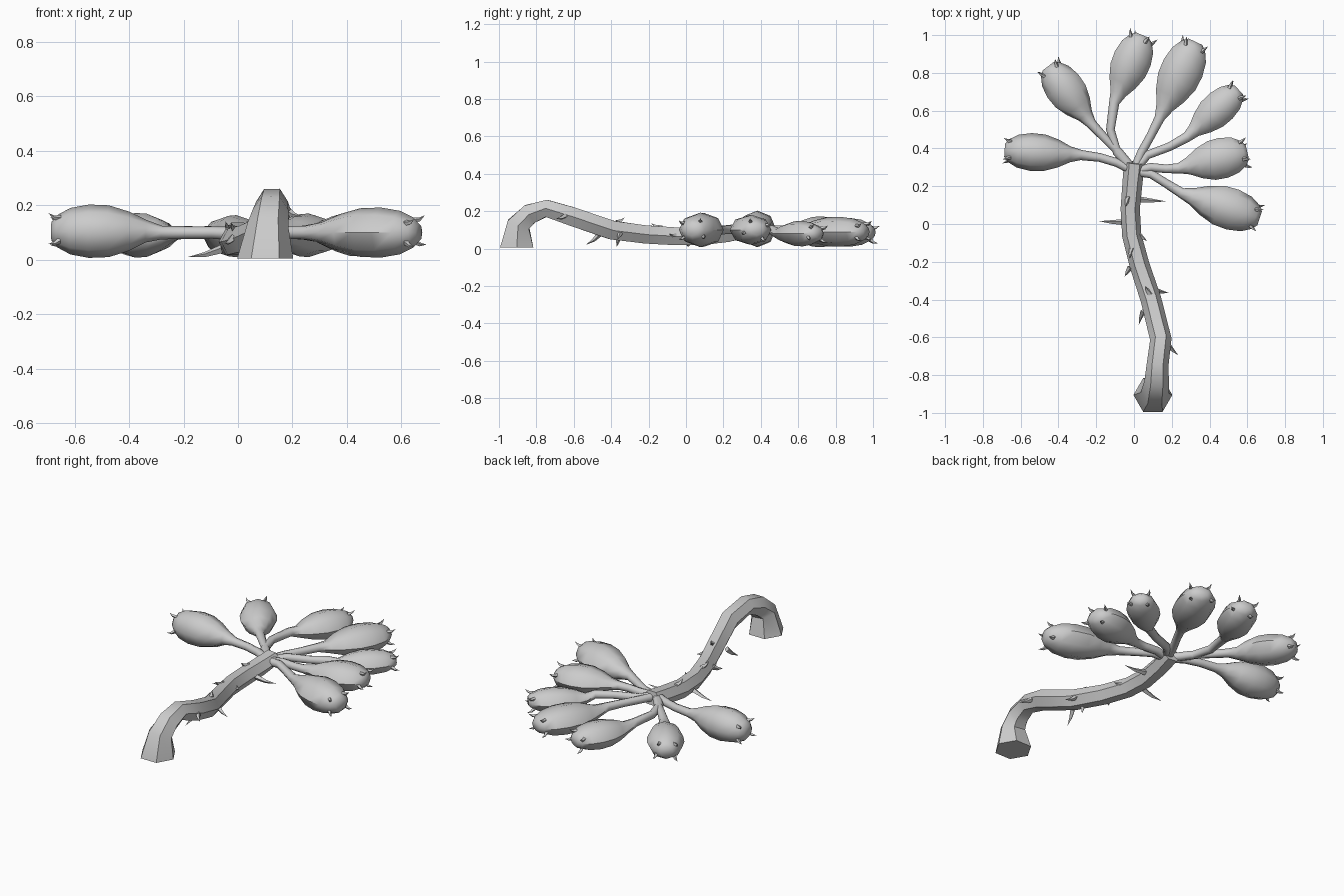
import bpy, bmesh, math
from mathutils import Vector

if "Cube" in bpy.data.objects:
    bpy.data.objects.remove(bpy.data.objects["Cube"])


def add_tube(bm, stations, ref, sides):
    """Skin rings along (x, y, z, half width, half height) stations, ref = sideways axis or None."""
    pts = [Vector(s[:3]) for s in stations]
    rings = []
    for i, s in enumerate(stations):
        t = (pts[min(i + 1, len(pts) - 1)] - pts[max(i - 1, 0)]).normalized()
        if i == 0 and ref:
            t = Vector((0, 0, 1))
        side = (ref - t * ref.dot(t)).normalized() if ref else t.cross(Vector((0, 0, 1))).normalized()
        up = side.cross(t)
        rings.append([bm.verts.new(pts[i] + side * s[3] * math.cos(a) + up * s[4] * math.sin(a))
                      for a in (2 * math.pi * k / sides for k in range(sides))])
    for a, b in zip(rings, rings[1:]):
        for k in range(sides):
            n = (k + 1) % sides
            bm.faces.new((a[k], a[n], b[n], b[k]))
    bm.faces.new(rings[0][::-1])
    bm.faces.new(rings[-1])


def add_thorn(bm, base, tip, r=0.016):
    """Slightly hooked four-sided spike."""
    b, t = Vector(base), Vector(tip)
    d = (t - b).normalized()
    u = d.cross(Vector((0.3, 0.2, 1))).normalized()
    v = d.cross(u)
    mid = b.lerp(t, 0.5) + v * 0.006
    rings = [[bm.verts.new(c + (u * math.cos(a) + v * math.sin(a)) * q)
              for a in (k * math.pi / 2 for k in range(4))] for c, q in ((b, r), (mid, r * 0.6))]
    top = bm.verts.new(t)
    for k in range(4):
        n = (k + 1) % 4
        bm.faces.new((rings[0][k], rings[0][n], rings[1][n], rings[1][k]))
        bm.faces.new((rings[1][k], rings[1][n], top))
    bm.faces.new(rings[0][::-1])


def finish(bm, name, angle=50):
    bmesh.ops.recalc_face_normals(bm, faces=bm.faces)
    me = bpy.data.meshes.new(name)
    bm.to_mesh(me)
    bm.free()
    ob = bpy.data.objects.new(name, me)
    bpy.context.collection.objects.link(ob)
    bpy.ops.object.select_all(action='DESELECT')
    ob.select_set(True)
    bpy.context.view_layer.objects.active = ob
    bpy.ops.object.shade_smooth_by_angle(angle=math.radians(angle))


# Main stem with flared foot
stem = [(0.10, -0.905, 0.005, 0.103, 0.103), (0.11, -0.895, 0.13, 0.075, 0.07),
        (0.12, -0.835, 0.185, 0.065, 0.062), (0.125, -0.745, 0.215, 0.058, 0.053),
        (0.142, -0.61, 0.172, 0.057, 0.058), (0.09, -0.40, 0.10, 0.055, 0.058),
        (0.03, -0.22, 0.076, 0.053, 0.056), (-0.012, -0.06, 0.066, 0.051, 0.055),
        (-0.02, 0.08, 0.066, 0.051, 0.055), (-0.008, 0.22, 0.08, 0.053, 0.052),
        (0.003, 0.325, 0.098, 0.056, 0.045)]
bm = bmesh.new()
add_tube(bm, stem, Vector((1, 0, 0)), 6)
finish(bm, "stem")

# Stem thorns
bm = bmesh.new()
for base, tip in [((-0.06, 0.01, 0.04), (-0.185, 0.015, 0.01)), ((0.03, 0.13, 0.06), (0.17, 0.12, 0.06)),
                  ((0.02, -0.05, 0.07), (0.07, -0.09, 0.08)), ((-0.02, -0.23, 0.08), (-0.05, -0.28, 0.06)),
                  ((0.11, -0.35, 0.09), (0.185, -0.365, 0.05)), ((0.05, -0.46, 0.08), (0.025, -0.535, 0.02)),
                  ((0.18, -0.64, 0.18), (0.235, -0.695, 0.16)), ((-0.03, 0.14, 0.11), (-0.045, 0.09, 0.14)),
                  ((-0.01, -0.13, 0.11), (-0.025, -0.185, 0.135)), ((0.085, -0.37, 0.14), (0.06, -0.33, 0.165)),
                  ((0.07, -0.36, 0.06), (0.06, -0.37, 0.01))]:
    add_thorn(bm, base, tip)
finish(bm, "stem_thorns", 40)

# Bulbs: stalk points (x, y), neck, tip, middle height, half width, half height
bulbs = [
    ([(-0.09, 0.325), (-0.18, 0.352)], (-0.28, 0.365), (-0.685, 0.39), 0.105, 0.10, 0.098),
    ([(-0.08, 0.38), (-0.16, 0.46)], (-0.225, 0.53), (-0.455, 0.835), 0.09, 0.102, 0.082),
    ([(-0.09, 0.38), (-0.125, 0.50)], (-0.105, 0.64), (0.045, 1.0), 0.087, 0.102, 0.077),
    ([(0.04, 0.38), (0.09, 0.47)], (0.135, 0.56), (0.325, 0.965), 0.09, 0.112, 0.08),
    ([(0.07, 0.365), (0.19, 0.41)], (0.28, 0.46), (0.555, 0.71), 0.08, 0.09, 0.068),
    ([(0.09, 0.30), (0.17, 0.292)], (0.235, 0.295), (0.60, 0.38), 0.10, 0.108, 0.08),
    ([(0.09, 0.265), (0.17, 0.215)], (0.25, 0.165), (0.665, 0.03), 0.10, 0.11, 0.092)]
profile = [(0.14, 0.42), (0.3, 0.74), (0.48, 0.97), (0.66, 1.0), (0.83, 0.87), (0.95, 0.6), (1.0, 0.35)]
for i, (stalk, neck, tip, z, w, h) in enumerate(bulbs):
    bm = bmesh.new()
    pts = [(0.0, 0.28, 0.095, 0.025, 0.025)]
    pts += [(x, y, 0.1, 0.023, 0.023) for x, y in stalk] + [(*neck, 0.1, 0.027, 0.025)]
    a, b = Vector((*neck, z)), Vector((*tip, z))
    pts += [(*a.lerp(b, t), w * f, h * f) for t, f in profile]
    add_tube(bm, pts, None, 8)
    finish(bm, f"bulb_{i + 1}")
    # Hooked thorns round the bulb tip
    bm = bmesh.new()
    d = (b - a).normalized()
    s, up = d.cross(Vector((0, 0, 1))), Vector((0, 0, 1))
    for ang in (40, 125, 215, 320):
        c, n = math.cos(math.radians(ang + 12 * (i % 3))), math.sin(math.radians(ang + 12 * (i % 3)))
        root = a.lerp(b, 0.92) + s * c * w * 0.6 + up * n * h * 0.6
        end = root + d * 0.04 + s * c * 0.025 + up * n * 0.022
        end.z = max(end.z, 0.005)
        add_thorn(bm, root, end, 0.012)
    finish(bm, f"bulb_thorns_{i + 1}", 40)
